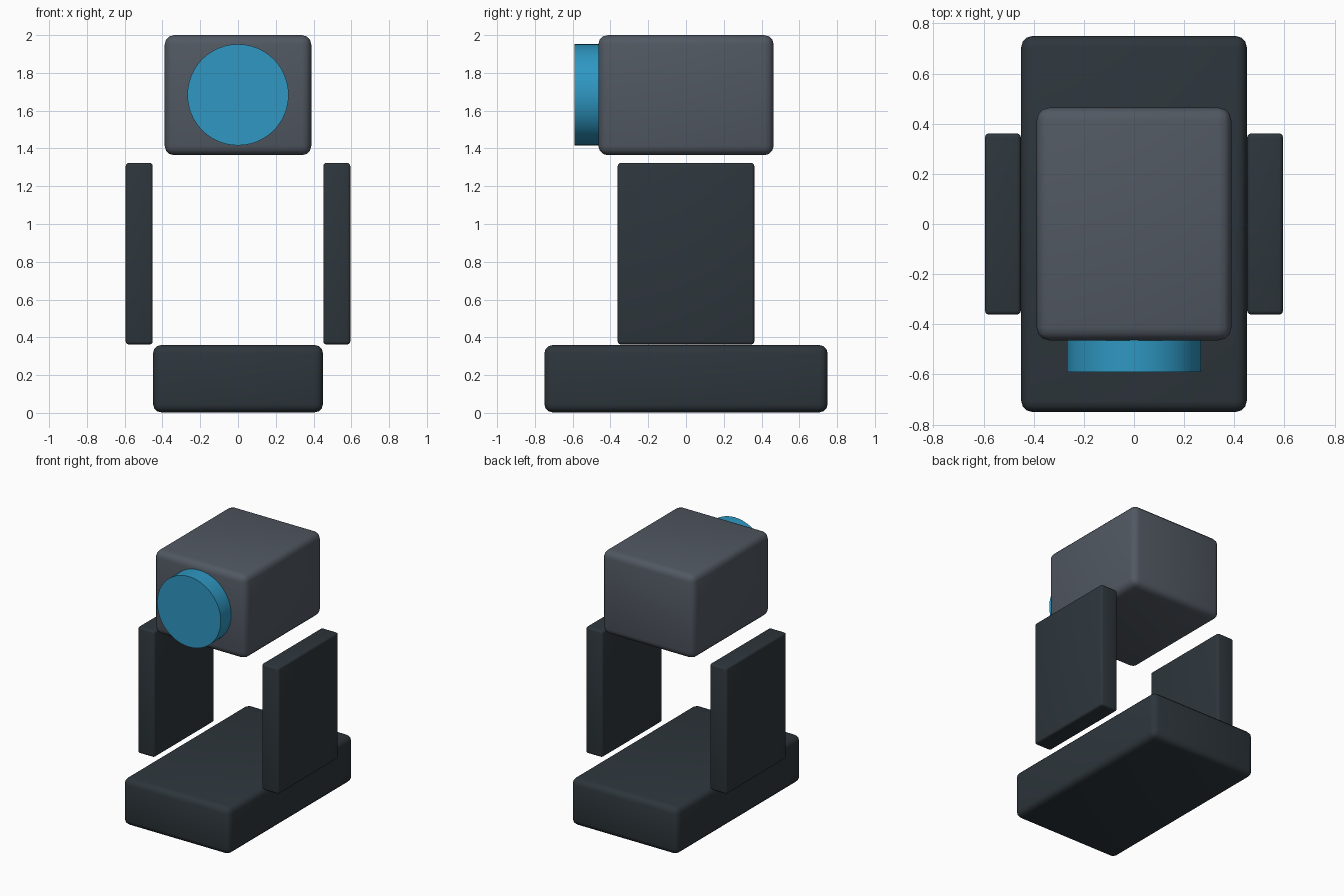
import bpy
import math

if "Cube" in bpy.data.objects:
    bpy.data.objects.remove(bpy.data.objects["Cube"])


def material(name, rgb):
    m = bpy.data.materials.new(name)
    m.diffuse_color = (*rgb, 1)
    m.use_nodes = True
    m.node_tree.nodes["Principled BSDF"].inputs["Base Color"].default_value = m.diffuse_color
    return m


DARK = material("charcoal", (0.027, 0.037, 0.045))
GREY = material("slate grey", (0.083, 0.098, 0.122))
BLUE = material("lens blue", (0.028, 0.31, 0.54))


def finish(ob, name, mat):
    ob.name = name
    ob.data.materials.append(mat)
    bpy.ops.object.shade_smooth_by_angle(angle=math.radians(30))


def rounded_box(name, center, size, bevel, mat, segments=3):
    bpy.ops.mesh.primitive_cube_add(size=1, location=center)
    ob = bpy.context.object
    ob.scale = size
    bpy.ops.object.transform_apply(location=False, rotation=False, scale=True)
    mod = ob.modifiers.new("rounded edges", 'BEVEL')
    mod.width = bevel
    mod.segments = segments
    bpy.ops.object.modifier_apply(modifier=mod.name)
    finish(ob, name, mat)


# Base slab
rounded_box("base", (0, 0, 0.181), (0.9, 1.5, 0.357), 0.045, DARK)

# Side arms
for side, x in (("left", -0.523), ("right", 0.523)):
    rounded_box(side + "_arm", (x, 0, 0.843), (0.143, 0.723, 0.961), 0.016, DARK)

# Head housing
rounded_box("head", (0, 0, 1.682), (0.776, 0.928, 0.636), 0.05, GREY)

# Lens disc, seated slightly into the head
bpy.ops.mesh.primitive_cylinder_add(
    vertices=48, radius=0.268, depth=0.18,
    location=(0, -0.5, 1.684), rotation=(math.pi / 2, 0, 0))
finish(bpy.context.object, "lens", BLUE)
